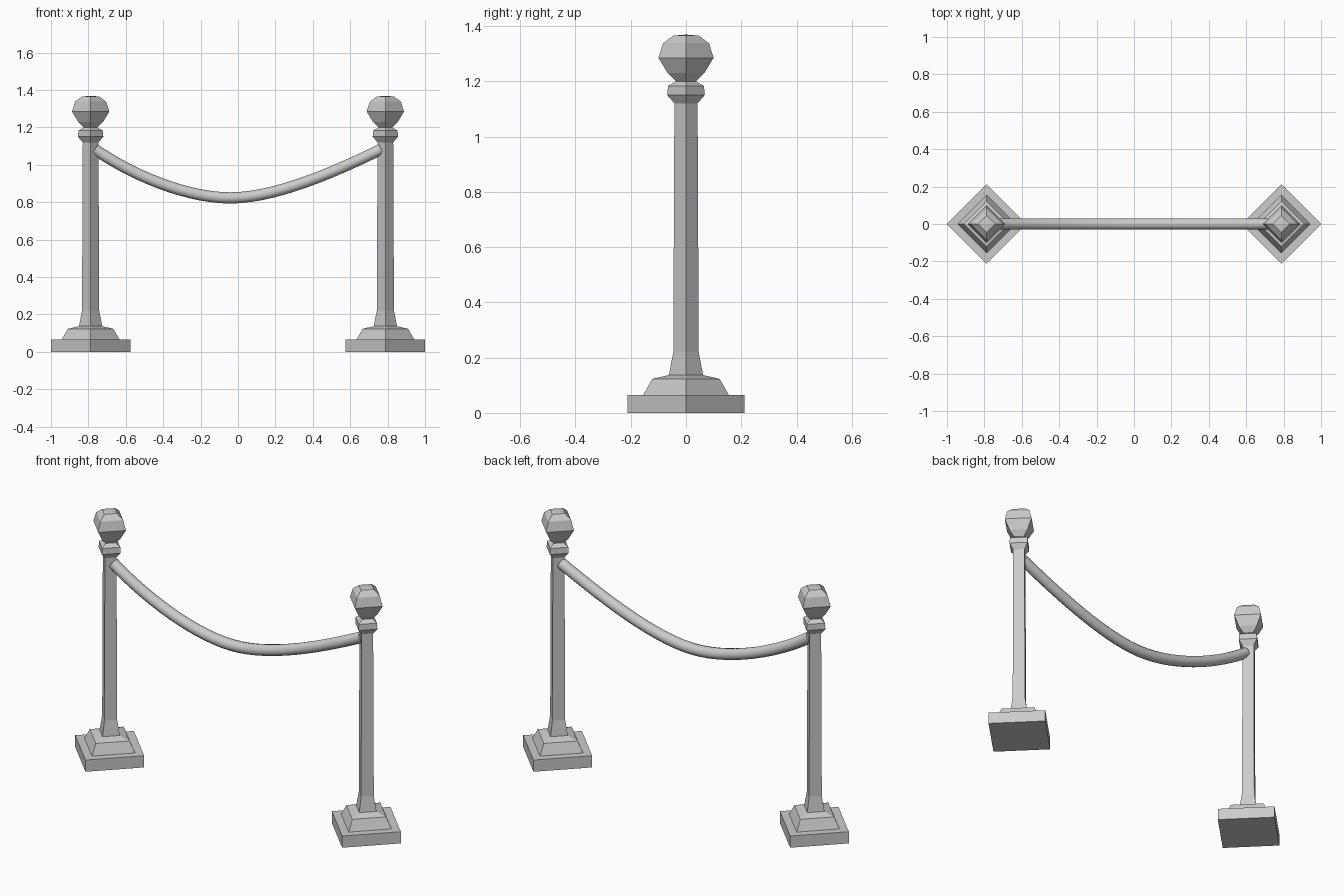
import bpy, bmesh, math

if "Cube" in bpy.data.objects:
    bpy.data.objects.remove(bpy.data.objects["Cube"])

# Post profile (radius, height), turned with four sides, corners on the axes
PROFILE = [(0.212, 0), (0.212, 0.065), (0.155, 0.065), (0.122, 0.123), (0.062, 0.137),
           (0.046, 0.22), (0.042, 1.12), (0.068, 1.15), (0.065, 1.183), (0.036, 1.2),
           (0.067, 1.23), (0.1, 1.285), (0.083, 1.338), (0.046, 1.365)]


def make_post(name, x):
    bm = bmesh.new()
    rings = []
    for r, z in PROFILE:
        rings.append([bm.verts.new((r * math.cos(i * math.pi / 2),
                                    r * math.sin(i * math.pi / 2), z)) for i in range(4)])
    for a, b in zip(rings, rings[1:]):
        for i in range(4):
            j = (i + 1) % 4
            bm.faces.new((a[i], a[j], b[j], b[i]))
    bm.faces.new(rings[0][::-1])
    # shallow point on the finial
    tip = bm.verts.new((0, 0, 1.369))
    for i in range(4):
        bm.faces.new((rings[-1][i], rings[-1][(i + 1) % 4], tip))
    me = bpy.data.meshes.new(name)
    bm.to_mesh(me)
    bm.free()
    ob = bpy.data.objects.new(name, me)
    ob.location.x = x
    bpy.context.collection.objects.link(ob)


make_post("left_post", -0.788)
make_post("right_post", 0.788)

# Sagging rope: point, left handle, right handle (x, z)
ROPE = [((-0.765, 1.083), (-0.9, 1.17), (-0.56, 0.94)),
        ((-0.04, 0.823), (-0.27, 0.823), (0.2, 0.823)),
        ((0.765, 1.083), (0.52, 0.963), (0.9, 1.15))]
cu = bpy.data.curves.new("rope", 'CURVE')
cu.dimensions = '3D'
cu.bevel_depth = 0.03
cu.bevel_resolution = 4
cu.resolution_u = 14
cu.use_fill_caps = True
sp = cu.splines.new('BEZIER')
sp.bezier_points.add(len(ROPE) - 1)
for p, (co, hl, hr) in zip(sp.bezier_points, ROPE):
    p.handle_left_type = p.handle_right_type = 'FREE'
    p.co = (co[0], 0, co[1])
    p.handle_left = (hl[0], 0, hl[1])
    p.handle_right = (hr[0], 0, hr[1])
rope = bpy.data.objects.new("rope", cu)
bpy.context.collection.objects.link(rope)
bpy.context.view_layer.objects.active = rope
rope.select_set(True)
bpy.ops.object.convert(target='MESH')
bpy.ops.object.shade_smooth_by_angle(angle=math.radians(40))
